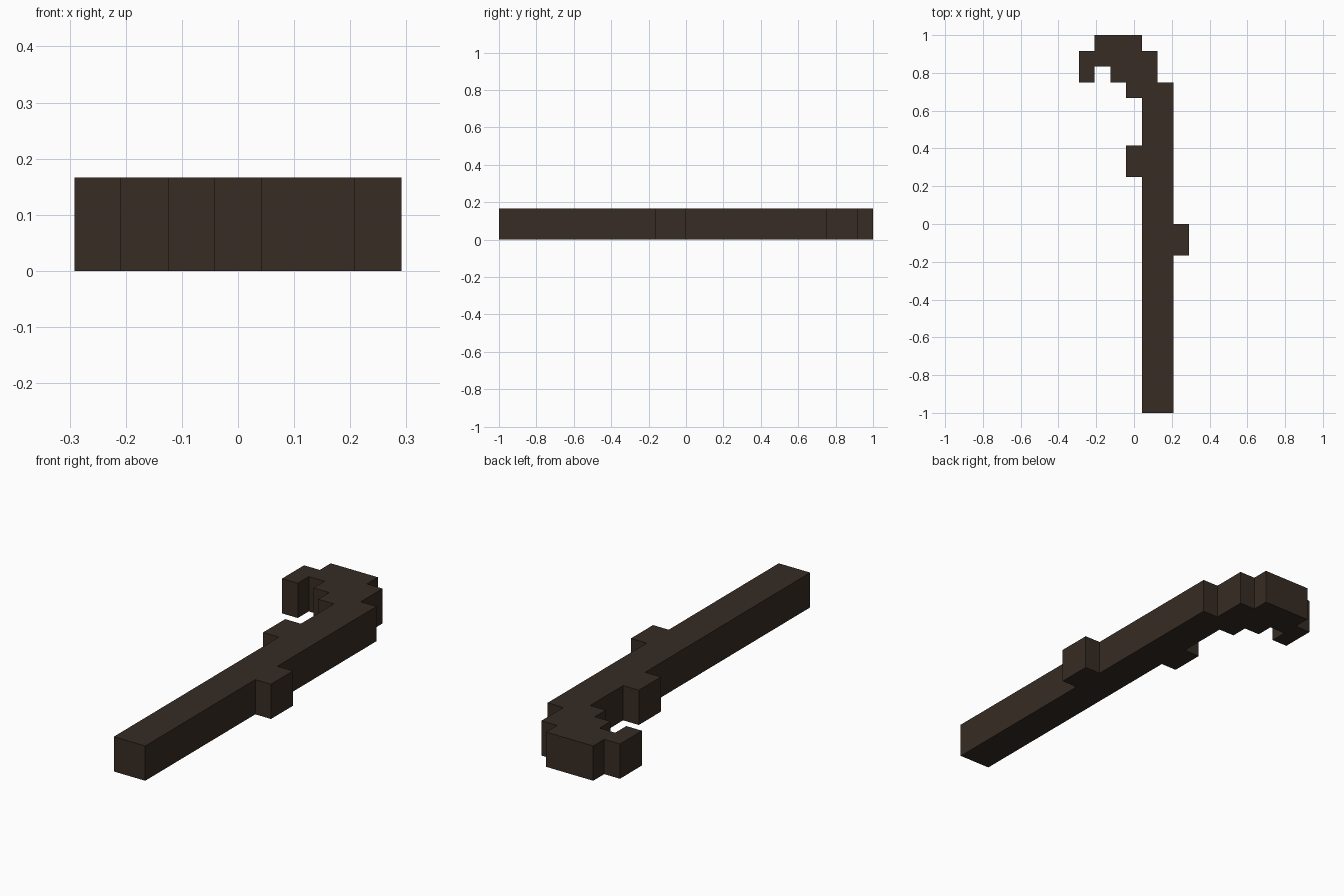
import bpy, bmesh

if "Cube" in bpy.data.objects:
    bpy.data.objects.remove(bpy.data.objects["Cube"])

U = 1 / 12  # one block step

wood = bpy.data.materials.new("dark_wood")
wood.diffuse_color = (0.037, 0.025, 0.017, 1)
wood.use_nodes = True
wood.node_tree.nodes["Principled BSDF"].inputs["Base Color"].default_value = wood.diffuse_color

# Outline of the crook seen from above, counter-clockwise, in block steps
outline = [
    (0.5, -12), (2.5, -12),                                    # foot of shaft
    (2.5, -2), (3.5, -2), (3.5, 0), (2.5, 0),                  # right knot
    (2.5, 9), (1.5, 9), (1.5, 11), (0.5, 11), (0.5, 12),       # outer bend
    (-2.5, 12), (-2.5, 11), (-3.5, 11), (-3.5, 9), (-2.5, 9),  # hook tip
    (-2.5, 10), (-1.5, 10), (-1.5, 9), (-0.5, 9), (-0.5, 8), (0.5, 8),  # inner bend
    (0.5, 5), (-0.5, 5), (-0.5, 3), (0.5, 3),                  # left knot
]

# Extrude the outline to the staff's thickness
bm = bmesh.new()
base = bm.faces.new([bm.verts.new((x * U, y * U, 0)) for x, y in outline])
top = bmesh.ops.extrude_face_region(bm, geom=[base], use_keep_orig=True)
bmesh.ops.translate(bm, vec=(0, 0, 2 * U),
                    verts=[g for g in top["geom"] if isinstance(g, bmesh.types.BMVert)])
bmesh.ops.recalc_face_normals(bm, faces=bm.faces)

mesh = bpy.data.meshes.new("hooked_staff")
bm.to_mesh(mesh)
bm.free()
mesh.materials.append(wood)
staff = bpy.data.objects.new("hooked_staff", mesh)
bpy.context.collection.objects.link(staff)
